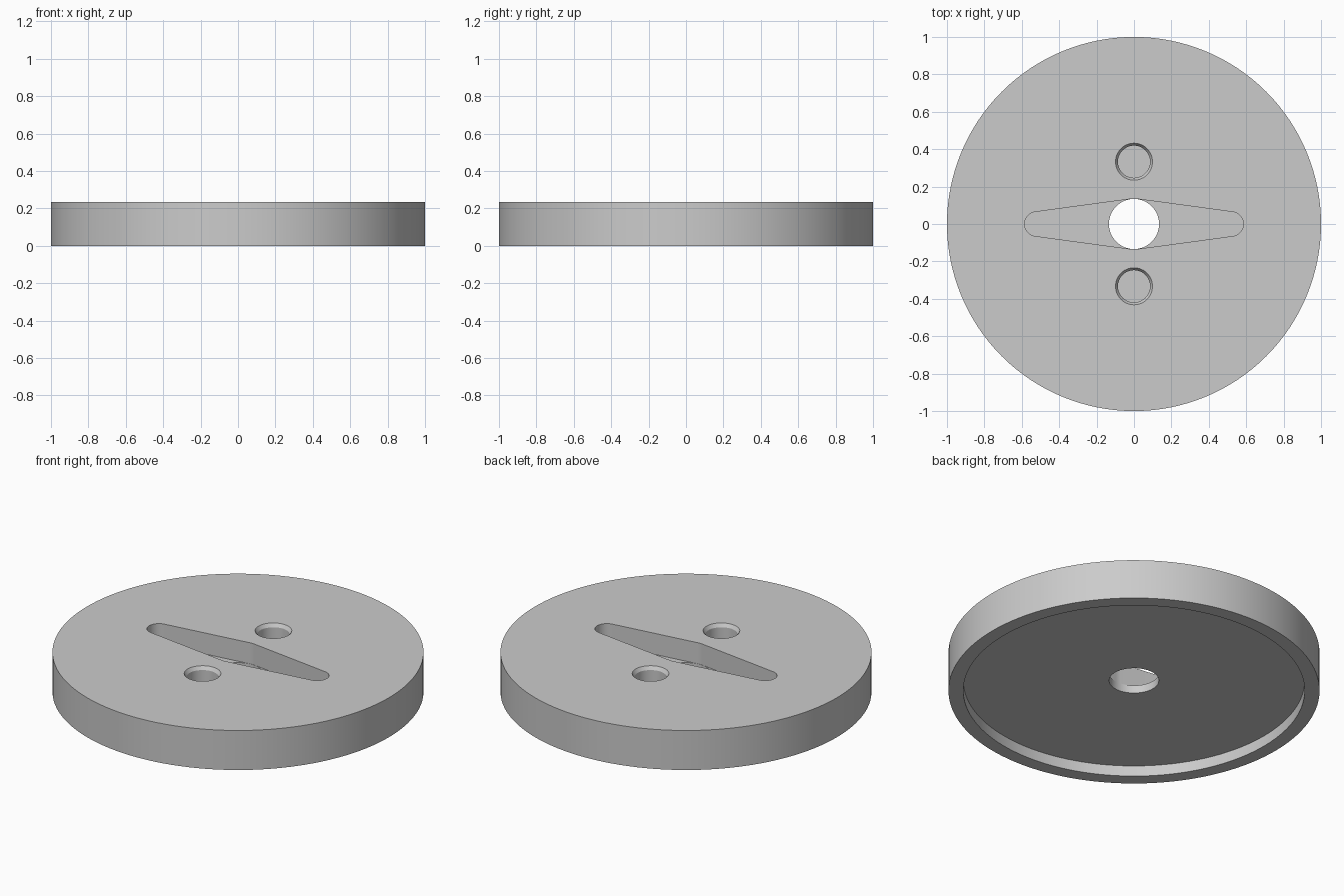
import bpy, bmesh
from math import sin, cos, asin, pi

cube = bpy.data.objects.get("Cube")
if cube:
    bpy.data.objects.remove(cube)

TOP, FLOOR = 0.235, 0.11      # top face, bottom of the upper pockets
RECESS = 0.063                # depth of the underside recess
SEG = 128

grey = bpy.data.materials.new("light grey")
grey.use_nodes = True
grey.diffuse_color = (0.6, 0.6, 0.6, 1)
grey.node_tree.nodes["Principled BSDF"].inputs["Base Color"].default_value = grey.diffuse_color


def arc(cx, cy, r, a0, a1, n):
    return [(cx + r * cos(a0 + (a1 - a0) * i / n), cy + r * sin(a0 + (a1 - a0) * i / n))
            for i in range(n + 1)]


def circle(r, cy=0, n=SEG):
    return arc(0, cy, r, 0, 2 * pi, n)[:-1]


def loft(name, layers):
    """Solid through matching outlines, given as (outline, z) from bottom to top."""
    bm = bmesh.new()
    rings = [[bm.verts.new((x, y, z)) for x, y in pts] for pts, z in layers]
    for low, high in zip(rings, rings[1:]):
        for i in range(len(low)):
            bm.faces.new((low[i - 1], low[i], high[i], high[i - 1]))
    bm.faces.new(rings[0][::-1])
    bm.faces.new(rings[-1])
    mesh = bpy.data.meshes.new(name)
    bm.to_mesh(mesh)
    bm.free()
    mesh.materials.append(grey)
    obj = bpy.data.objects.new(name, mesh)
    bpy.context.collection.objects.link(obj)
    return obj


disc = loft("disc", [(circle(1), 0), (circle(1), TOP)])

# Tapered slot outline: round tips joined by tangents to a wider round middle
MID, TIP, REACH = 0.135, 0.065, 0.52
t = asin((MID - TIP) / REACH)
q = pi / 2 - t
slot = (arc(REACH, 0, TIP, -q, q, 24) + arc(0, 0, MID, q, pi - q, 6)
        + arc(-REACH, 0, TIP, pi - q, pi + q, 24) + arc(0, 0, MID, pi + q, 2 * pi - q, 6))

# Cutters: underside recess, slot, centre hole and two chamfered blind holes
cutters = [
    loft("recess_cutter", [(circle(0.92), -0.1), (circle(0.92), RECESS)]),
    loft("slot_cutter", [(slot, FLOOR), (slot, TOP + 0.1)]),
    loft("centre_hole_cutter", [(circle(0.134, 0, 64), 0.02), (circle(0.134, 0, 64), FLOOR + 0.04)]),
]
for side, y in (("front", -0.333), ("back", 0.333)):
    inner, outer = circle(0.086, y, 48), circle(0.099, y, 48)
    cutters.append(loft(side + "_hole_cutter",
                        [(inner, FLOOR), (inner, TOP - 0.02), (outer, TOP), (outer, TOP + 0.1)]))

bpy.ops.object.select_all(action="DESELECT")
bpy.context.view_layer.objects.active = disc
disc.select_set(True)
for cutter in cutters:
    mod = disc.modifiers.new(cutter.name, "BOOLEAN")
    mod.operation = "DIFFERENCE"
    mod.solver = "EXACT"
    mod.object = cutter
    bpy.ops.object.modifier_apply(modifier=mod.name)
    bpy.data.objects.remove(cutter)

bpy.ops.object.shade_smooth_by_angle(angle=pi / 9)
